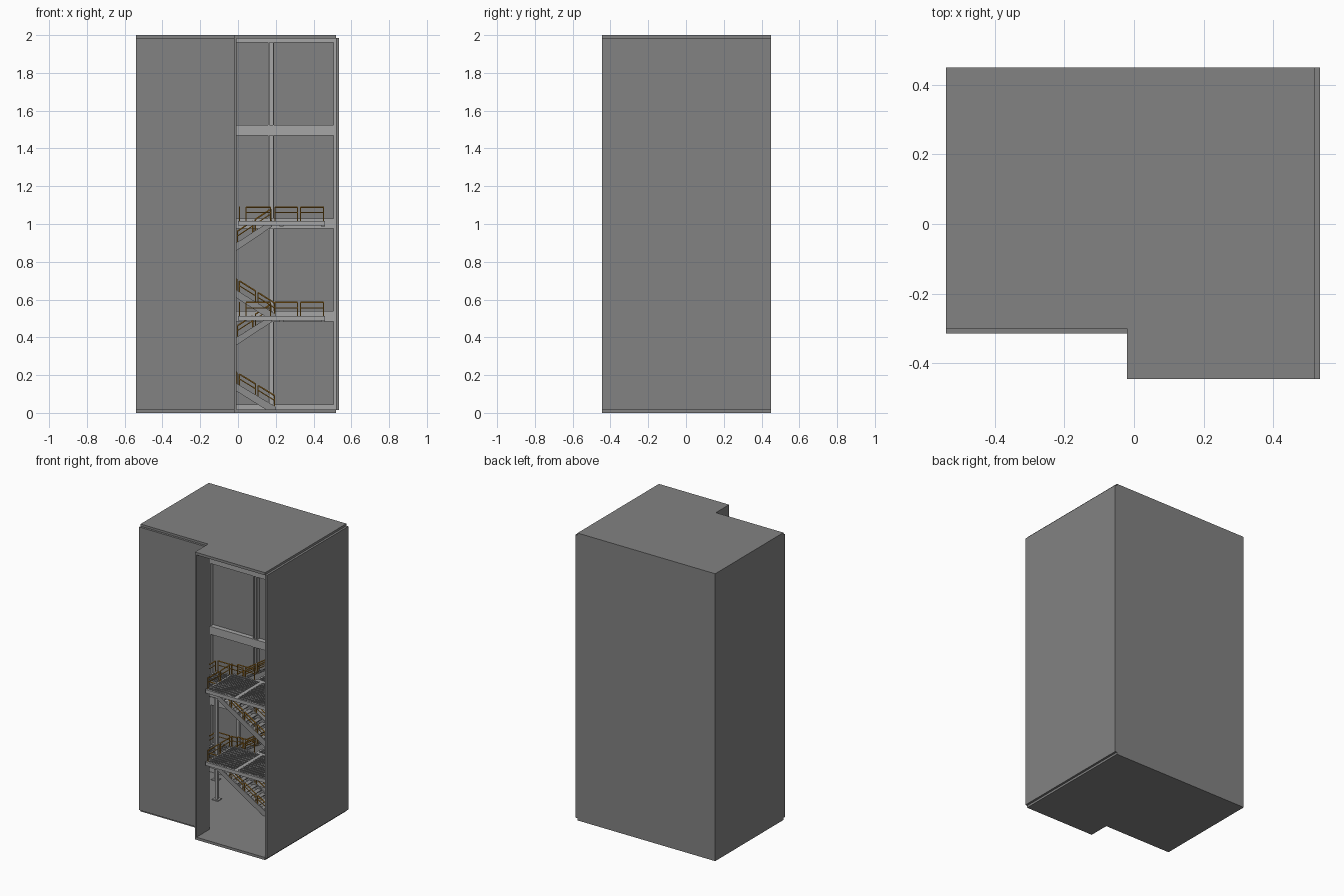
import bpy, bmesh, math
from mathutils import Vector, Matrix

if "Cube" in bpy.data.objects:
    bpy.data.objects.remove(bpy.data.objects["Cube"])


def material(name, r, g, b):
    m = bpy.data.materials.new(name)
    m.diffuse_color = (r, g, b, 1)
    m.use_nodes = True
    m.node_tree.nodes["Principled BSDF"].inputs["Base Color"].default_value = m.diffuse_color
    return m


concrete = material("dark_concrete", .225, .225, .225)
steel_grey = material("steel_grey", .38, .38, .38)
stair_grey = material("stair_grey", .27, .27, .27)
grate_grey = material("grate_grey", .16, .16, .16)
yellow = material("safety_yellow", .6, .27, .02)


class Part:
    """Collects simple solids into one named object."""
    def __init__(self, name, mat):
        self.name, self.mat, self.bm = name, mat, bmesh.new()

    def box(self, x0, x1, y0, y1, z0, z1):
        m = Matrix.Translation(((x0+x1)/2, (y0+y1)/2, (z0+z1)/2)) @ \
            Matrix.Diagonal((x1-x0, y1-y0, z1-z0, 1))
        bmesh.ops.create_cube(self.bm, size=1, matrix=m)

    def tube(self, a, b, r=0.003):
        a, b = Vector(a), Vector(b)
        d = b - a
        m = Matrix.Translation((a+b)/2) @ d.to_track_quat('Z', 'Y').to_matrix().to_4x4()
        bmesh.ops.create_cone(self.bm, cap_ends=True, segments=8, radius1=r,
                              radius2=r, depth=d.length, matrix=m)

    def prism(self, pts, vec):
        """Extrude a closed outline along a vector."""
        f = self.bm.faces.new([self.bm.verts.new(q) for q in pts])
        g = bmesh.ops.extrude_face_region(self.bm, geom=[f])['geom']
        bmesh.ops.translate(self.bm, vec=vec,
                            verts=[v for v in g if isinstance(v, bmesh.types.BMVert)])

    def done(self):
        bmesh.ops.recalc_face_normals(self.bm, faces=self.bm.faces)
        me = bpy.data.meshes.new(self.name)
        self.bm.to_mesh(me)
        self.bm.free()
        me.materials.append(self.mat)
        ob = bpy.data.objects.new(self.name, me)
        bpy.context.collection.objects.link(ob)


# floor and roof slabs with the notched plan
plan = [(-.54, -.30), (-.02, -.30), (-.02, -.445), (.52, -.445), (.52, .45), (-.54, .45)]
for name, z in (("floor_slab", 0), ("roof_slab", 1.982)):
    p = Part(name, concrete)
    p.prism([(x, y, z) for x, y in plan], (0, 0, .018))
    p.done()

# walls
for name, x0, x1, y0, y1 in (
        ("left_wall", -.54, -.528, -.30, .45),
        ("back_wall", -.528, .52, .438, .45),
        ("right_wall", .52, .535, -.445, .45),
        ("front_wall", -.54, -.02, -.315, -.30),
        ("return_wall", -.02, -.008, -.445, -.30)):
    p = Part(name, concrete)
    p.box(x0, x1, y0, y1, .015, 1.985)
    p.done()

# steel columns along the back wall
p = Part("columns", steel_grey)
for x in (-.513, -.155, .175):
    for s in (-1, 1):
        p.box(x+s*.012-.003, x+s*.012+.003, .408, .438, .018, 1.982)
    p.box(x-.012, x+.012, .42, .426, .018, 1.982)
p.box(.505, .52, .403, .438, .018, 1.982)
p.done()

# horizontal beams on the back wall
p = Part("wall_beams", steel_grey)
for z0, z1 in ((.018, .045), (.485, .54), (.975, 1.03), (1.468, 1.525), (1.96, 1.982)):
    p.box(-.528, .505, .405, .438, z0, z1)
p.done()


def platform(p, grate, x0, x1, y0, y1, top):
    """Channel frame with a bar grating deck."""
    t, h = .01, .024
    p.box(x0, x1, y0, y0+t, top-h, top)
    p.box(x0, x1, y1-t, y1, top-h, top)
    p.box(x0, x0+t, y0+t, y1-t, top-h, top)
    p.box(x1-t, x1, y0+t, y1-t, top-h, top)
    n = round((x1-x0)/.012)
    for i in range(1, n):
        c = x0 + (x1-x0)*i/n
        grate.box(c-.004, c+.004, y0+t, y1-t, top-.01, top-.001)
    n = round((y1-y0)/.024)
    for i in range(1, n):
        c = y0 + (y1-y0)*i/n
        grate.box(x0+t, x1-t, c-.004, c+.004, top-.01, top-.002)


def railing(p, a, b, panels, height=.073):
    """Row of separate guard panels with two posts and three rails each."""
    a, b = Vector(a), Vector(b)
    d = b - a
    gap = .008 / d.length
    up = Vector((0, 0, height))
    for i in range(panels):
        s = a + d*(i/panels + gap)
        e = a + d*((i+1)/panels - gap)
        for q in (s, e):
            p.tube(q, q+up)
        for h, r in ((1, .0038), (.6, .0028)):
            p.tube(s+up*h, e+up*h, r)


def flight(steel, rail, xa, xb, y0, y1, za, zb):
    """Straight flight from (xa, za) up to (xb, zb)."""
    for y in (y0, y1-.008):
        steel.prism([(xa, y, za-.008), (xa, y, za+.014), (xb, y, zb+.006), (xb, y, zb-.03),
                     (xa*.9+xb*.1, y, za-.008)], (0, .008, 0))
    n = 12
    for i in range(1, n):
        x, z = xa+(xb-xa)*i/n, za+(zb-za)*i/n
        steel.box(x-.016, x+.016, y0+.008, y1-.008, z-.005, z)
    for y in (y0+.004, y1-.004):
        railing(rail, (xa, y, za+.006), (xb, y, zb+.003), 4, .064)


FRONT, BACK = (.06, .20), (.22, .36)   # y ranges of the two flights
for level, base in ((1, .018), (2, .508)):
    top = .512 if level == 1 else 1.016
    mid = (base + top) / 2
    tag = "lower" if level == 1 else "upper"
    steel = Part(tag+"_stairs", stair_grey)
    deck = Part(tag+"_platform_frames", steel_grey)
    grate = Part(tag+"_gratings", grate_grey)
    rail = Part(tag+"_railings", yellow)
    flight(steel, rail, .2, -.2, *FRONT, base, mid)
    flight(steel, rail, -.2, .18, *BACK, mid, top)

    # half landing and main platform
    platform(deck, grate, -.42, -.2, .06, .36, mid)
    platform(deck, grate, 0, .23, -.36, -.06, top)
    platform(deck, grate, .23, .46, -.36, -.06, top)
    platform(deck, grate, .18, .46, -.06, .15, top)
    platform(deck, grate, .18, .46, .15, .36, top)
    for x in (.23, .45):
        deck.box(x-.01, x+.01, .36, .41, top-.03, top-.006)

    # guard rails around platform edges, open at the front
    railing(rail, (.008, -.35, top), (.008, -.07, top), 2)
    railing(rail, (.452, -.34, top), (.452, .35, top), 5)
    railing(rail, (.035, -.066, top), (.18, -.066, top), 1)
    railing(rail, (.187, .352, top), (.46, .352, top), 2)
    railing(rail, (-.414, .07, mid), (-.414, .35, mid), 2)
    for y in (.066, .354):
        railing(rail, (-.41, y, mid), (-.2, y, mid), 2)

    # landing legs, standing on the floor or on the landing below
    legs = Part(tag+"_landing_legs", steel_grey)
    foot = .018 if level == 1 else .265
    for x in (-.40, -.225):
        for y in (.09, .33):
            legs.box(x-.01, x+.01, y-.01, y+.01, foot, mid-.01)
            legs.box(x-.022, x+.022, y-.022, y+.022, foot, foot+.006)
    for part in (steel, deck, grate, rail, legs):
        part.done()
